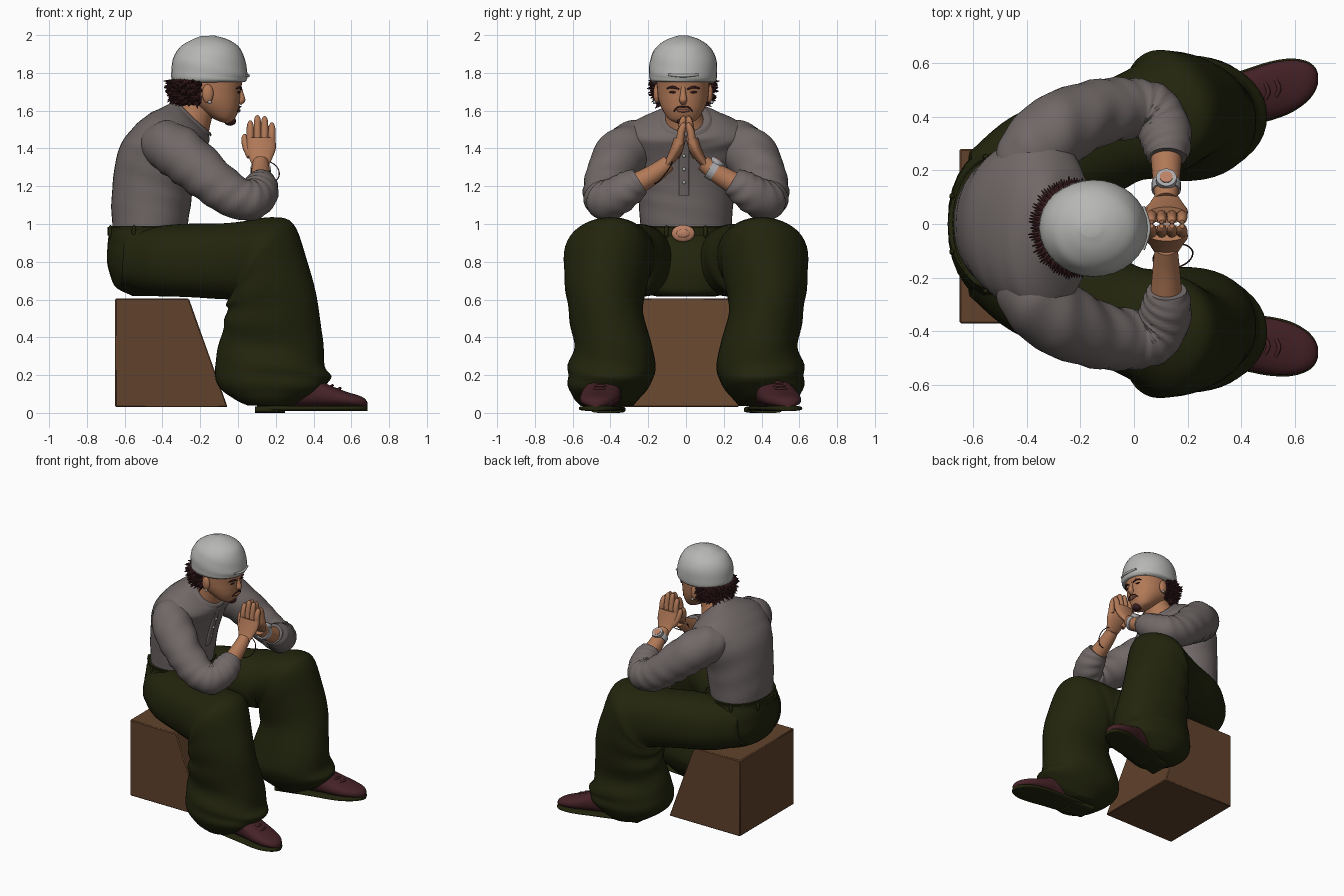
import bpy, bmesh, math, random
from mathutils import Vector

cube = bpy.data.objects.get("Cube")
if cube:
    bpy.data.objects.remove(cube, do_unlink=True)
random.seed(4)


def material(name, *rgb):
    mat = bpy.data.materials.new(name)
    mat.use_nodes = True
    mat.diffuse_color = (*rgb, 1)
    mat.node_tree.nodes["Principled BSDF"].inputs["Base Color"].default_value = (*rgb, 1)
    return mat


SHIRT = material("warm grey cotton", .165, .14, .138)
SKIN = material("tan skin", .44, .19, .095)
LIP = material("dark skin", .24, .085, .05)
KNIT = material("pale grey knit", .47, .47, .46)
HAIR = material("dark red brown hair", .045, .013, .015)
CLOTH = material("dark olive cloth", .016, .018, .004)
SHOE = material("burgundy leather", .06, .016, .02)
WOOD = material("brown wood", .12, .055, .025)
COPPER = material("copper", .5, .22, .13)
SILVER = material("silver", .4, .4, .42)


def finish(name, bm, mat, angle=50):
    bmesh.ops.recalc_face_normals(bm, faces=bm.faces)
    mesh = bpy.data.meshes.new(name)
    bm.to_mesh(mesh)
    bm.free()
    mesh.materials.append(mat)
    obj = bpy.data.objects.new(name, mesh)
    bpy.context.collection.objects.link(obj)
    bpy.ops.object.select_all(action='DESELECT')
    obj.select_set(True)
    bpy.context.view_layer.objects.active = obj
    bpy.ops.object.shade_smooth_by_angle(angle=math.radians(angle))
    return obj


def spline(a, b, c, d, t):
    return b + (c - a) * t / 2 + (a * 2 - b * 5 + c * 4 - d) * t**2 / 2 + (b * 3 - a - c * 3 + d) * t**3 / 2


def loft(name, rings, mat, side=1, sides=32, steps=5, folds=0, pace=1.3, square=1):
    """Skin a smooth surface over (centre, axis, axis) ellipses."""
    bm = bmesh.new()
    loops = []
    last = len(rings) - 1
    for k in range(last * steps + 1):
        i = min(k // steps, last - 1)
        t = k / steps - i
        near = [rings[max(0, min(last, i + j))] for j in (-1, 0, 1, 2)]
        c, a, b = (spline(*(r[n] for r in near), t) for n in range(3))
        loop = []
        for s in range(sides):
            w = math.tau * s / sides
            u, v = (math.copysign(abs(f(w))**square, f(w)) for f in (math.cos, math.sin))
            ripple = 1 + folds * math.sin(k * pace + 3 * math.sin(w + k / 9)) * math.cos(w + k / 9)
            p = c + (a * u + b * v) * ripple
            loop.append(bm.verts.new((p.x, p.y * side, p.z)))
        loops.append(loop)
    for lo, hi in zip(loops, loops[1:]):
        for s in range(sides):
            n = (s + 1) % sides
            bm.faces.new((lo[s], lo[n], hi[n], hi[s]))
    bm.faces.new(loops[0])
    bm.faces.new(loops[-1])
    return finish(name, bm, mat)


def span(front, back, half, cy=0):
    """Ellipse between two side-view points (x, z) with a half width in y."""
    p, q = Vector((front[0], 0, front[1])), Vector((back[0], 0, back[1]))
    return (p + q) / 2 + Vector((0, cy, 0)), (p - q) / 2, Vector((0, half, 0))


def tube(name, points, radii, mat, flat=1, **options):
    pts = [Vector(p) for p in points]
    way = (pts[-1] - pts[0]).normalized()
    ref = Vector((1, 0, 0)) if abs(way.x) < .5 else Vector((0, 0, 1))
    rings = []
    for i, p in enumerate(pts):
        t = (pts[min(i + 1, len(pts) - 1)] - pts[max(i - 1, 0)]).normalized()
        a = t.cross(ref).normalized()
        rings.append((p, a * radii[i] * flat, a.cross(t) * radii[i]))
    return loft(name, rings, mat, **options)


def blob(name, at, size, mat):
    bm = bmesh.new()
    bmesh.ops.create_uvsphere(bm, u_segments=20, v_segments=12, radius=1)
    for v in bm.verts:
        v.co = Vector(at) + v.co * Vector(size)
    return finish(name, bm, mat)


# Seat block with a sloping front
bm = bmesh.new()
outline = [(-.65, .03), (-.055, .03), (-.26, .605), (-.65, .605)]
face = bm.faces.new([bm.verts.new((x, -.37, z)) for x, z in outline])
new = bmesh.ops.extrude_face_region(bm, geom=[face])["geom"]
bmesh.ops.translate(bm, vec=(0, .65, 0), verts=[g for g in new if isinstance(g, bmesh.types.BMVert)])
block = finish("seat_block", bm, WOOD, 30)
bevel = block.modifiers.new("soft edges", 'BEVEL')
bevel.width = .006

# Trouser hips, belt and buckle
loft("trouser_hips", [
    span((-.28, .615), (-.56, .62), .16), span((-.2, .64), (-.65, .67), .26),
    span((-.2, .78), (-.69, .78), .31), span((-.24, .9), (-.69, .9), .29),
    span((-.26, .99), (-.675, .99), .255)], CLOTH, folds=.01, square=.9)
loft("belt", [span((-.235, z), (-.692, z), .268) for z in (.94, .985)], CLOTH, steps=2)
for i in range(8):
    w = math.tau * (i + .5) / 8
    blob("belt_loop", (-.463 + .23 * math.cos(w), .27 * math.sin(w), .96), (.012, .012, .035), CLOTH)
blob("buckle", (-.228, -.015, .95), (.02, .062, .045), COPPER)
blob("buckle_crest", (-.212, -.015, .95), (.009, .035, .022), COPPER)

# Trouser legs and shoes
LEG = [
    span((-.6, .95), (-.62, .67), .13, .14), span((-.45, .99), (-.45, .62), .2, .2),
    span((-.2, 1), (-.2, .61), .21, .29), span((0, 1.01), (-.04, .6), .22, .36),
    span((.18, 1.04), (-.05, .6), .23, .405), span((.29, 1), (-.06, .58), .23, .415),
    span((.36, .8), (-.06, .53), .215, .425), span((.42, .6), (-.08, .45), .195, .425),
    span((.45, .4), (-.11, .32), .205, .39), span((.46, .25), (-.12, .22), .235, .39),
    span((.49, .18), (-.1, .13), .22, .405), span((.42, .1), (-.02, .07), .18, .42),
    span((.3, .035), (.05, .04), .14, .42)]
FOOT = [(.1, .1, .06), (.25, .19, .09), (.4, .18, .098), (.5, .14, .104), (.58, .11, .096),
        (.64, .092, .072), (.672, .075, .042), (.685, .055, .012)]
for side, turn, label in ((1, .26, "left"), (-1, .13, "right")):
    loft(label + "_trouser_leg", LEG, CLOTH, side, sides=44, folds=.03, pace=.6, square=.94)

    def track(x):
        return .415 + (x - .2) * turn

    loft(label + "_shoe", [span((x, top), (x, .03), half, track(x)) for x, top, half in FOOT],
         SHOE, side, square=.85)
    loft(label + "_sole", [span((x, .038), (x, .01), half + .006, track(x)) for x, top, half in FOOT],
         CLOTH, side, square=.6)
    loft(label + "_heel", [span((x, .035), (x, 0), .08, track(x)) for x in (.09, .25)],
         CLOTH, side, square=.5, steps=1)
    for x, z in ((.46, .16), (.5, .143), (.54, .128)):
        tube(label + "_lace", [(x - .03, track(x) - .055, z - .014), (x, track(x), z + .002),
             (x - .03, track(x) + .055, z - .014)], [.008] * 3, SHOE, side=side, sides=8)

# Shirt body, placket and collar
loft("shirt_body", [
    span((-.27, .97), (-.665, .97), .24), span((-.25, 1.1), (-.67, 1.1), .25),
    span((-.235, 1.2), (-.66, 1.25), .265), span((-.21, 1.3), (-.63, 1.4), .3),
    span((-.185, 1.37), (-.565, 1.5), .325), span((-.16, 1.42), (-.475, 1.58), .315),
    span((-.15, 1.455), (-.385, 1.625), .215), span((-.16, 1.48), (-.34, 1.655), .115)],
    SHIRT, sides=40, folds=.008, square=.95)
loft("placket", [span((x + .008, z), (x - .02, z), .027, -.01)
     for x, z in ((-.243, 1.15), (-.212, 1.28), (-.178, 1.39), (-.16, 1.44))], SHIRT, square=.4)
loft("collar", [span((-.142, 1.462), (-.37, 1.628), .15), span((-.143, 1.482), (-.355, 1.652), .13),
     span((-.16, 1.49), (-.335, 1.66), .108)], SHIRT)
for z in (1.22, 1.29, 1.36):
    blob("button", (-.178 - (1.36 - z) * .3, -.01, z), (.01, .009, .009), KNIT)

# Sleeves, forearms and praying hands
ARM = [(-.44, .14, 1.44), (-.39, .25, 1.425), (-.29, .345, 1.36), (-.15, .41, 1.24), (-.02, .43, 1.145),
       (.07, .415, 1.125), (.11, .355, 1.155), (.122, .29, 1.2), (.122, .245, 1.228)]
for side, label in ((1, "left"), (-1, "right")):
    tube(label + "_sleeve", ARM, [.08, .128, .14, .125, .113, .108, .1, .09, .072],
         SHIRT, side=side, steps=7, folds=.04)
    tube(label + "_forearm", [(.12, .3, 1.19), (.12, .17, 1.265), (.12, .09, 1.325)],
         [.062, .051, .042], SKIN, side=side)
    tube(label + "_palm", [(.12, .105, 1.31), (.12, .075, 1.35), (.122, .048, 1.4), (.122, .033, 1.45)],
         [.043, .062, .078, .076], SKIN, flat=.42, side=side)
    for i, tip in enumerate((1.545, 1.573, 1.568, 1.535)):
        x = .065 + .038 * i
        tube(label + "_finger", [(x, .033, 1.42), (x, .027, 1.48), (x, .016, tip - .02), (x, .008, tip)],
             [.02, .0205, .017, .008], SKIN, side=side, sides=12)
    tube(label + "_thumb", [(.07, .055, 1.36), (.045, .033, 1.41), (.035, .018, 1.455), (.035, .012, 1.475)],
         [.025, .022, .017, .007], SKIN, side=side, sides=12)

# Watch on the left wrist, cord on the right
wrist, along, up = Vector((.12, .14, 1.285)), Vector((0, -.8, .5)), Vector((0, .53, .85))
tube("watch_band", [wrist - along * .02, wrist + along * .02], [.054, .054], SILVER, steps=1)
for name, r, h, mat in (("watch_case", .038, .056, SILVER), ("watch_dial", .024, .06, COPPER)):
    tube(name, [wrist + up * .03, wrist + up * (h + .008)], [r, r], mat, steps=1)
bpy.ops.mesh.primitive_torus_add(location=(.145, -.12, 1.275), rotation=(.9, .3, 0),
                                 major_radius=.075, minor_radius=.003, major_segments=32, minor_segments=6)
cord = bpy.context.object
cord.name = "wrist_cord"
cord.data.materials.append(HAIR)

# Neck, head and face
MID = -.015
tube("neck", [(-.27, 0, 1.5), (-.225, MID, 1.59), (-.18, MID, 1.7)], [.122, .093, .09], SKIN)
loft("head", [span((f, z), (b, z + .01), half, MID) for f, b, z, half in (
    (-.05, -.09, 1.53, .035), (-.02, -.14, 1.552, .077), (.002, -.22, 1.6, .11),
    (.01, -.29, 1.65, .13), (.014, -.31, 1.7, .137), (.028, -.32, 1.78, .142))], SKIN, square=.93)
tube("nose", [(.006, MID, 1.73), (.014, MID, 1.69), (.018, MID, 1.657), (.004, MID, 1.638)],
     [.012, .015, .021, .014], SKIN, sides=16)
blob("lips", (.003, MID, 1.6), (.011, .036, .009), LIP)
blob("goatee", (-.042, MID, 1.546), (.032, .034, .026), HAIR)
for side in (1, -1):
    def face_y(y):
        return MID + side * y
    blob("eye", (.002, face_y(.052), 1.698), (.008, .022, .006), HAIR)
    tube("eyebrow", [(.017, face_y(.022), 1.713), (.012, face_y(.055), 1.725), (-.008, face_y(.088), 1.717)],
         [.004, .007, .003], HAIR, sides=8)
    tube("moustache", [(.014, MID, 1.622), (.008, face_y(.03), 1.617), (-.003, face_y(.05), 1.595)],
         [.004, .004, .003], HAIR, sides=8)
    blob("ear", (-.16, face_y(.14), 1.69), (.03, .018, .05), SKIN)
    blob("earring", (-.15, face_y(.152), 1.645), (.01, .008, .01), SILVER)

# Curly hair around the nape, narrowing downwards
blob("hair_mass", (-.25, MID, 1.715), (.11, .145, .08), HAIR)
bm = bmesh.new()
for row in range(8):
    for i in range(30):
        w = math.radians(75 + 210 * (i + row % 2 / 2) / 30)
        out = Vector((math.cos(w), math.sin(w), random.uniform(-.7, .1)))
        tuck = 1 - row * row / 180
        spot = Vector((-.225 + .12 * tuck * math.cos(w), MID + .145 * tuck * math.sin(w), 1.755 - row * .016))
        turn = out.to_track_quat('Z', 'Y').to_matrix().to_4x4()
        turn.translation = spot + out * .012
        bmesh.ops.create_cone(bm, segments=6, radius1=.018, radius2=.002,
                              depth=random.uniform(.05, .08), cap_ends=True, matrix=turn)
finish("hair_curls", bm, HAIR)

# Knitted cap, pulled low at the back
loft("cap", [span((f, z), (b, z - .004), half, MID) for f, b, z, half in (
    (.036, -.335, 1.752, .163), (.048, -.35, 1.765, .176), (.05, -.353, 1.8, .181),
    (.036, -.345, 1.875, .174), (.004, -.31, 1.938, .142), (-.055, -.25, 1.977, .09),
    (-.125, -.2, 1.998, .03))], KNIT, folds=.008, pace=.7)
tube("cap_seam", [(.035, MID - .08, 1.79), (.054, MID, 1.785), (.035, MID + .08, 1.79)],
     [.006, .009, .006], KNIT, sides=8)
